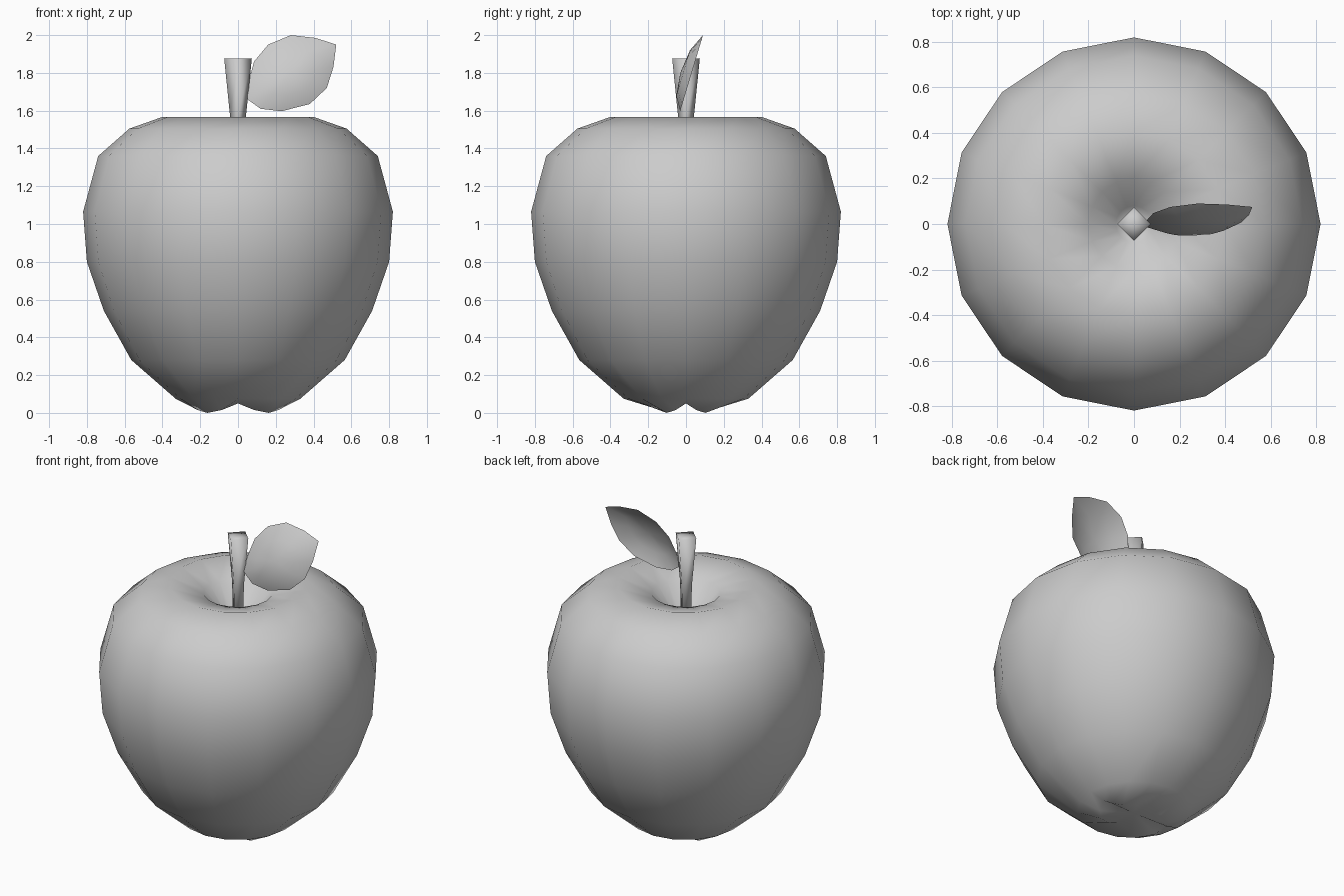
import bpy
import bmesh
from math import sin, cos, pi, tau, radians

cube = bpy.data.objects.get("Cube")
if cube:
    bpy.data.objects.remove(cube, do_unlink=True)

grey = bpy.data.materials.new("plain_grey")
grey.use_nodes = True
grey.diffuse_color = (0.6, 0.6, 0.6, 1)
grey.node_tree.nodes["Principled BSDF"].inputs["Base Color"].default_value = (0.6, 0.6, 0.6, 1)


def finish(name, bm, closed=True):
    """Turn a bmesh into a smooth shaded object."""
    if closed:
        bmesh.ops.recalc_face_normals(bm, faces=bm.faces)
    mesh = bpy.data.meshes.new(name)
    bm.to_mesh(mesh)
    bm.free()
    mesh.materials.append(grey)
    mesh.polygons.foreach_set("use_smooth", [True] * len(mesh.polygons))
    obj = bpy.data.objects.new(name, mesh)
    bpy.context.collection.objects.link(obj)
    return obj


def bridge(bm, a, b):
    """Join two vertex rings; a ring of one vertex makes a fan."""
    n = max(len(a), len(b))
    for i in range(n):
        j = (i + 1) % n
        if len(a) == 1:
            bm.faces.new((a[0], b[j], b[i]))
        elif len(b) == 1:
            bm.faces.new((a[i], a[j], b[0]))
        else:
            bm.faces.new((a[i], a[j], b[j], b[i]))


def lathe(name, profile, sides, shape=lambda r, z, t: (r * cos(t), r * sin(t), z)):
    """Spin a radius and height profile around the z axis."""
    bm = bmesh.new()
    rings = []
    for r, z in profile:
        count = sides if r else 1
        rings.append([bm.verts.new(shape(r, z, tau * i / count)) for i in range(count)])
    for a, b in zip(rings, rings[1:]):
        bridge(bm, a, b)
    return finish(name, bm)


# Fruit body, with four small lobes on the lowest ring
def lobed(r, z, t):
    if 0 < r < 0.2 and z < 0.1:
        return 0.23 * cos(t), 0.145 * sin(t), 0.05 * (1 - abs(sin(2 * t)))
    return r * cos(t), r * sin(t), z


body_profile = [
    (0, 0.05), (0.19, 0), (0.33, 0.075), (0.565, 0.28), (0.71, 0.54),
    (0.80, 0.80), (0.82, 1.065), (0.74, 1.36), (0.575, 1.505), (0.4, 1.567),
    (0.2, 1.51), (0.08, 1.36), (0, 1.32),
]
lathe("fruit_body", body_profile, 16, lobed)

# Square flared stem
lathe("stem", [(0, 1.3), (0.035, 1.3), (0.042, 1.57), (0.073, 1.875), (0, 1.875)], 4)

# Cupped leaf: rings shrink towards a bulging middle
outline = [
    (0.05, 1.66), (0.12, 1.61), (0.23, 1.597), (0.38, 1.635), (0.47, 1.72),
    (0.505, 1.83), (0.52, 1.95), (0.41, 1.985), (0.28, 2.0), (0.16, 1.95),
    (0.085, 1.86), (0.055, 1.75),
]
centre_x, centre_z = 0.28, 1.80
leaf = bmesh.new()
rings = []
for scale, bulge in ((1, 0), (0.6, 0.045), (0, 0.06)):
    points = outline if scale else [(centre_x, centre_z)]
    ring = []
    for px, pz in points:
        x = centre_x + (px - centre_x) * scale
        z = centre_z + (pz - centre_z) * scale
        ring.append(leaf.verts.new((x, 0.3 * (z - 1.6) - 0.03 - bulge, z)))
    rings.append(ring)
for a, b in zip(rings, rings[1:]):
    bridge(leaf, a, b)
finish("leaf", leaf, closed=False)
